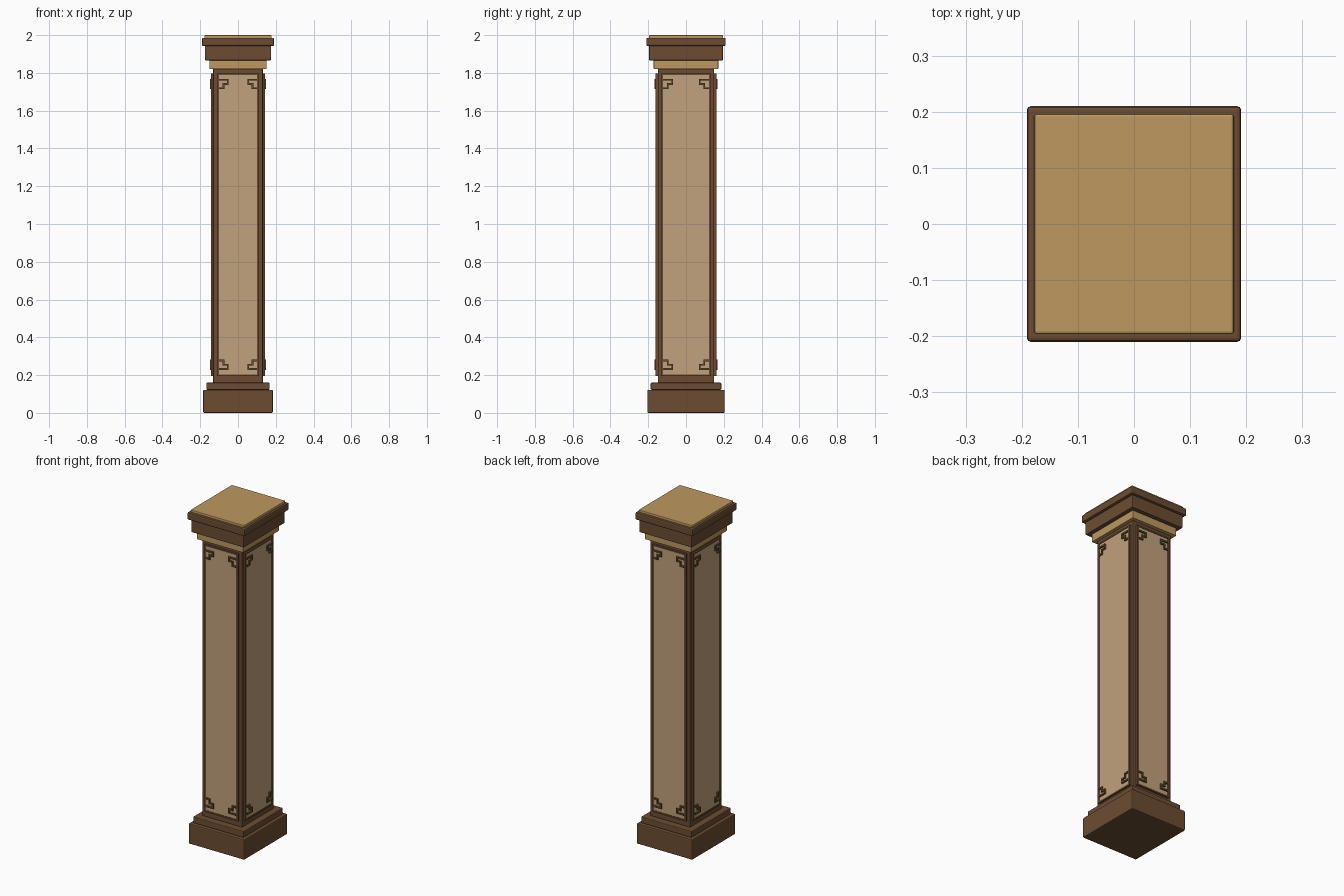
import bpy, bmesh
from mathutils import Vector

if "Cube" in bpy.data.objects:
    bpy.data.objects.remove(bpy.data.objects["Cube"])


def material(name, rgb):
    m = bpy.data.materials.new(name)
    m.diffuse_color = (*rgb, 1)
    m.use_nodes = True
    m.node_tree.nodes["Principled BSDF"].inputs["Base Color"].default_value = m.diffuse_color
    return m


BROWN = material("brown wood", (0.15, 0.073, 0.032))
GOLD = material("gold trim", (0.51, 0.315, 0.115))
TAN = material("tan panel", (0.54, 0.36, 0.205))
DARK = material("dark bronze", (0.14, 0.082, 0.026))


def boxes(name, limits, mat, bevel=0.0):
    """One object made of axis-aligned boxes, each given as (low, high)."""
    bm = bmesh.new()
    for a, b in limits:
        lo = Vector([min(p) for p in zip(a, b)])
        hi = Vector([max(p) for p in zip(a, b)])
        vs = bmesh.ops.create_cube(bm, size=1)["verts"]
        for v in vs:
            v.co = Vector([lo[i] if v.co[i] < 0 else hi[i] for i in range(3)])
    mesh = bpy.data.meshes.new(name)
    bm.to_mesh(mesh)
    bm.free()
    mesh.materials.append(mat)
    ob = bpy.data.objects.new(name, mesh)
    bpy.context.collection.objects.link(ob)
    if bevel:
        mod = ob.modifiers.new("soft edges", "BEVEL")
        mod.width, mod.segments = bevel, 2
    return ob


# Stacked base, core and capital: name, half x, half y, bottom, top, colour, bevel
for name, hx, hy, z0, z1, mat, bev in (
    ("base_block", 0.185, 0.205, 0.0, 0.122, BROWN, 0.006),
    ("base_step", 0.168, 0.187, 0.122, 0.16, BROWN, 0.005),
    ("shaft_core", 0.132, 0.149, 0.16, 1.822, BROWN, 0.004),
    ("gold_neck", 0.152, 0.171, 0.1 + 1.72, 1.868, GOLD, 0.003),
    ("capital_block", 0.175, 0.195, 1.866, 1.945, BROWN, 0.004),
    ("capital_lip", 0.191, 0.21, 1.942, 1.986, BROWN, 0.007),
    ("gold_top", 0.178, 0.196, 1.98, 2.0, GOLD, 0.004),
):
    boxes(name, [((-hx, -hy, z0), (hx, hy, z1))], mat, bev)

# Key ornament strokes: inward start/end, then distance from the panel end
KEY = ((0, 0.052, 0, 0.009), (0.043, 0.052, 0, 0.031), (0.02, 0.052, 0.022, 0.031),
       (0.02, 0.029, 0.022, 0.054), (0, 0.029, 0.045, 0.054))

Z0, Z1 = 0.195, 1.797
# Framed panel and four corner ornaments on each side
for side, axis, sign, core, face, half in (
    ("front", 1, -1, 0.149, 0.161, 0.101), ("back", 1, 1, 0.149, 0.161, 0.101),
    ("left", 0, -1, 0.132, 0.142, 0.121), ("right", 0, 1, 0.132, 0.142, 0.121),
):
    def span(u0, u1, z0, z1, d0, d1):
        if axis == 1:
            return (u0, sign * d0, z0), (u1, sign * d1, z1)
        return (sign * d0, u0, z0), (sign * d1, u1, z1)

    t, o = 0.009, half + 0.011
    back = core - 0.005
    boxes(side + "_frame", [
        span(-o, -half, Z0, Z1, back, face), span(half, o, Z0, Z1, back, face),
        span(-half, half, Z0, Z0 + t, back, face),
        span(-half, half, Z1 - t, Z1, back, face)], BROWN)
    skin = face - 0.003
    boxes(side + "_panel", [span(-half, half, Z0 + t, Z1 - t, back, skin)], TAN)
    strokes = []
    for su in (-1, 1):
        for zend, sz in ((1.768, -1), (0.228, 1)):
            for a0, a1, b0, b1 in KEY:
                strokes.append(span(su * (half - a0), su * (half - a1),
                                    zend + sz * b0, zend + sz * b1,
                                    skin - 0.001, face + 0.005))
    boxes(side + "_corner_keys", strokes, DARK)
